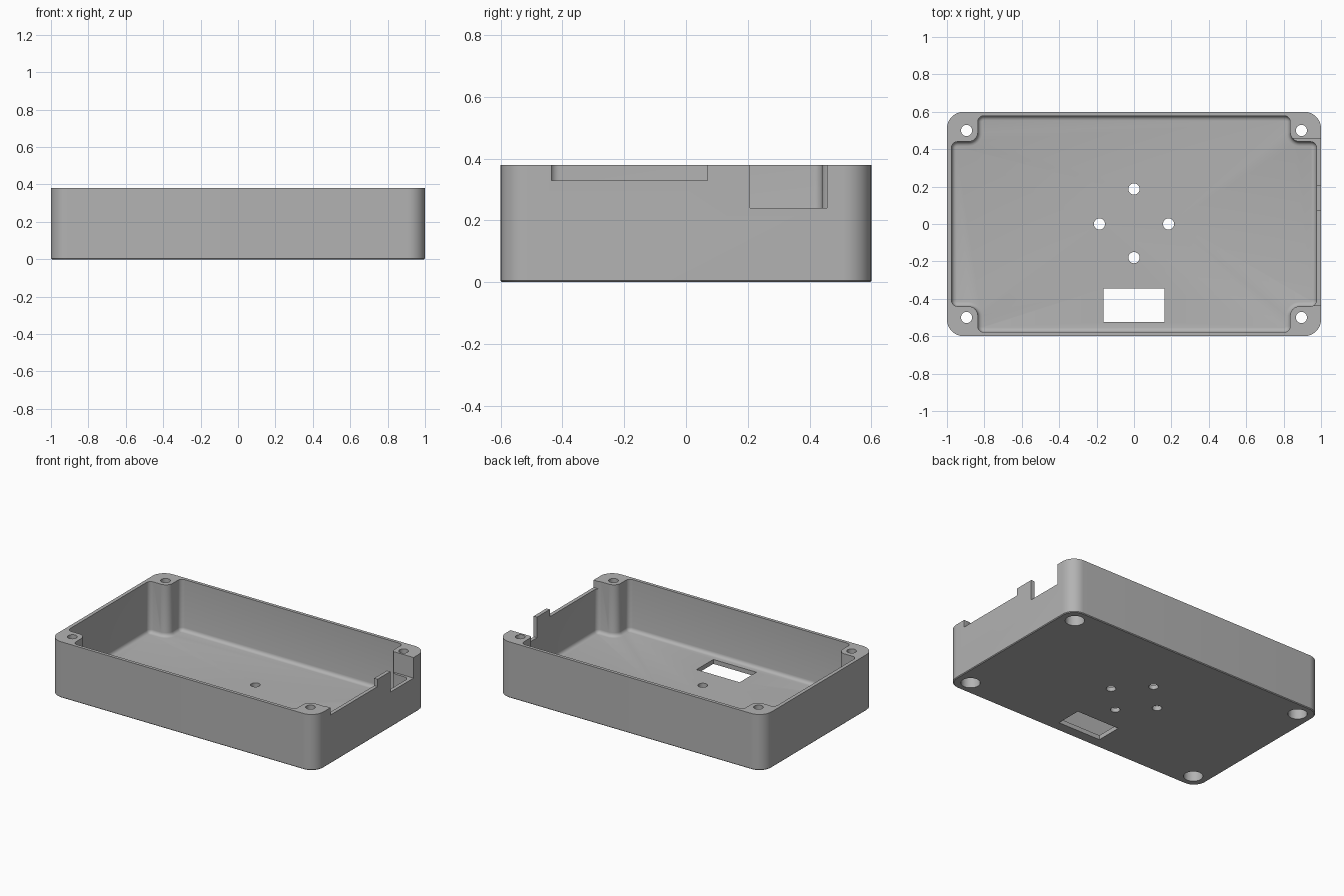
import bpy, bmesh, math
from mathutils import Vector

old = bpy.data.objects.get("Cube")
if old:
    bpy.data.objects.remove(old, do_unlink=True)

HEIGHT, FLOOR = 0.38, 0.03
HALF_X, HALF_Y = 1.0, 0.6
POST_X, POST_Y = 0.895, 0.5

grey = bpy.data.materials.new("plain grey")
grey.use_nodes = True
colour = (0.45, 0.45, 0.45, 1)
grey.diffuse_color = colour
grey.node_tree.nodes["Principled BSDF"].inputs["Base Color"].default_value = colour


def rounded(corners, steps=8):
    """Round each (x, y, radius) right-angle corner of an outline."""
    points = []
    for i, (x, y, r) in enumerate(corners):
        here = Vector((x, y))
        before = (Vector(corners[i - 1][:2]) - here).normalized() * r
        after = (Vector(corners[(i + 1) % len(corners)][:2]) - here).normalized() * r
        centre = here + before + after
        for s in range(steps + 1):
            a = math.pi / 2 * s / steps
            points.append(centre - after * math.cos(a) - before * math.sin(a))
    return points


def prism(name, outline, z0, z1, bevel=0, segments=1):
    """Extrude an outline upward, optionally easing its bottom rim."""
    bm = bmesh.new()
    base = bm.faces.new([bm.verts.new((p[0], p[1], z0)) for p in outline])
    up = bmesh.ops.extrude_face_region(bm, geom=[base], use_keep_orig=True)
    top = [v for v in up["geom"] if isinstance(v, bmesh.types.BMVert)]
    bmesh.ops.translate(bm, verts=top, vec=(0, 0, z1 - z0))
    bmesh.ops.recalc_face_normals(bm, faces=bm.faces)
    if bevel:
        rim = [e for e in bm.edges if all(abs(v.co.z - z0) < 1e-5 for v in e.verts)]
        bmesh.ops.bevel(bm, geom=rim, offset=bevel, segments=segments,
                        profile=0.5, affect='EDGES')
    mesh = bpy.data.meshes.new(name)
    bm.to_mesh(mesh)
    bm.free()
    mesh.materials.append(grey)
    obj = bpy.data.objects.new(name, mesh)
    bpy.context.collection.objects.link(obj)
    return obj


def box(x0, x1, y0, y1):
    return [(x0, y0), (x1, y0), (x1, y1), (x0, y1)]


def circle(x, y, r, n=32):
    return [(x + r * math.cos(math.tau * i / n), y + r * math.sin(math.tau * i / n))
            for i in range(n)]


# Outer shell with rounded corners
case = prism("enclosure_base",
             rounded([(x * HALF_X, y * HALF_Y, 0.09)
                      for x, y in ((-1, -1), (1, -1), (1, 1), (-1, 1))], 12),
             0, HEIGHT, 0.005)

# Cavity outline steps around the four screw posts
quarter = [(0.975, 0.44, 0.03), (0.835, 0.44, 0.05), (0.835, 0.578, 0.03)]
cavity = []
for sx, sy in ((1, 1), (-1, 1), (-1, -1), (1, -1)):
    part = [(sx * x, sy * y, r) for x, y, r in quarter]
    cavity += part if sx * sy > 0 else part[::-1]
cutters = [prism("cavity_cutter", rounded(cavity), FLOOR, HEIGHT + 0.1, 0.024, 4)]

# Screw holes with wide recesses underneath
for sx in (-1, 1):
    for sy in (-1, 1):
        x, y = sx * POST_X, sy * POST_Y
        cutters.append(prism("screw_hole_cutter", circle(x, y, 0.03), -0.1, HEIGHT + 0.1))
        cutters.append(prism("screw_recess_cutter", circle(x, y, 0.06), -0.1, 0.12))

# Floor holes and window
for x, y in ((0.185, 0), (-0.185, 0), (0, 0.187), (0, -0.18)):
    cutters.append(prism("floor_hole_cutter", circle(x, y, 0.03), -0.1, 0.1))
cutters.append(prism("window_cutter", box(-0.162, 0.162, -0.525, -0.345), -0.1, 0.1))

# Notches in the left end wall
cutters.append(prism("shallow_notch_cutter", box(0.9, 1.1, -0.435, 0.07), 0.33, 0.5))
cutters.append(prism("deep_notch_cutter", box(0.8, 1.1, 0.207, 0.457), 0.24, 0.5))

for cutter in cutters:
    cut = case.modifiers.new(cutter.name, 'BOOLEAN')
    cut.operation = 'DIFFERENCE'
    cut.solver = 'EXACT'
    cut.object = cutter

# Bake the cuts, then remove the helpers
bpy.context.view_layer.update()
result = bpy.data.meshes.new_from_object(
    case.evaluated_get(bpy.context.evaluated_depsgraph_get()))
case.modifiers.clear()
case.data = result
result.name = "enclosure_base"
for cutter in cutters:
    bpy.data.objects.remove(cutter, do_unlink=True)

bpy.ops.object.select_all(action='DESELECT')
case.select_set(True)
bpy.context.view_layer.objects.active = case
bpy.ops.object.shade_smooth_by_angle(angle=math.radians(35))
